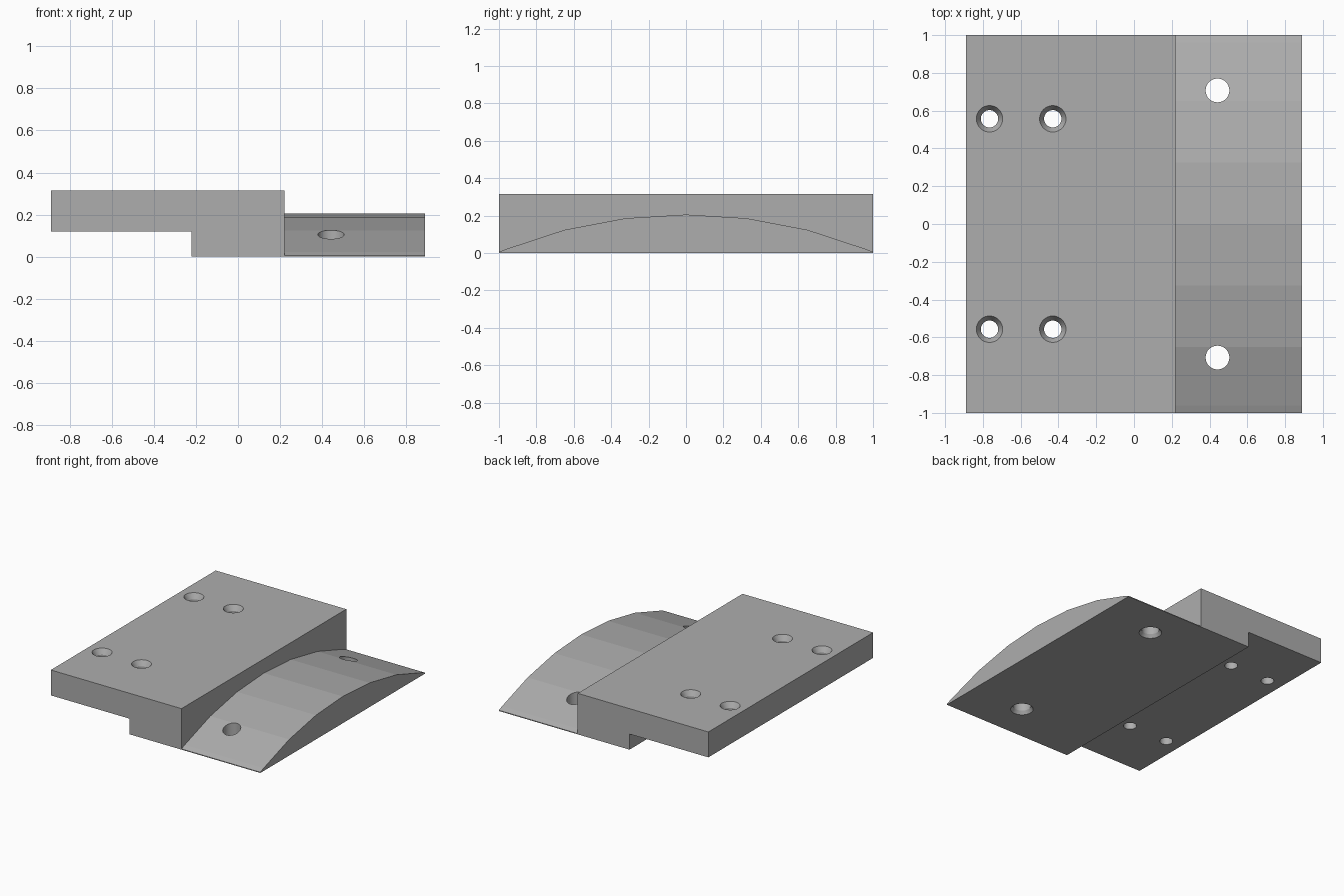
import bpy, bmesh

old = bpy.data.objects.get("Cube")
if old:
    bpy.data.objects.remove(old, do_unlink=True)

grey = bpy.data.materials.new("plain grey")
grey.use_nodes = True
colour = (0.42, 0.42, 0.42, 1)
grey.diffuse_color = colour
grey.node_tree.nodes["Principled BSDF"].inputs["Base Color"].default_value = colour


def make_object(name, bm):
    bmesh.ops.recalc_face_normals(bm, faces=bm.faces)
    mesh = bpy.data.meshes.new(name)
    bm.to_mesh(mesh)
    bm.free()
    mesh.materials.append(grey)
    obj = bpy.data.objects.new(name, mesh)
    bpy.context.collection.objects.link(obj)
    return obj


def extrude_profile(name, points, offset):
    """Close a profile into a face and push it along the offset."""
    bm = bmesh.new()
    face = bm.faces.new([bm.verts.new(p) for p in points])
    new = bmesh.ops.extrude_face_region(bm, geom=[face])["geom"]
    verts = [v for v in new if isinstance(v, bmesh.types.BMVert)]
    bmesh.ops.translate(bm, verts=verts, vec=offset)
    return make_object(name, bm)


def drill(target, x, y, rings):
    """Cut a stepped round hole given as (radius, height) rings."""
    bm = bmesh.new()
    for (r1, z1), (r2, z2) in zip(rings, rings[1:]):
        part = bmesh.ops.create_cone(bm, cap_ends=False, segments=32,
                                     radius1=r1, radius2=r2, depth=z2 - z1)
        bmesh.ops.translate(bm, verts=part["verts"], vec=(x, y, (z1 + z2) / 2))
    bmesh.ops.remove_doubles(bm, verts=bm.verts, dist=0.0005)
    bmesh.ops.holes_fill(bm, edges=[e for e in bm.edges if e.is_boundary], sides=0)
    cutter = make_object("hole_cutter", bm)
    cutter.hide_render = True
    mod = target.modifiers.new("hole", "BOOLEAN")
    mod.operation, mod.solver, mod.object = "DIFFERENCE", "EXACT", cutter
    bpy.ops.object.select_all(action="DESELECT")
    bpy.context.view_layer.objects.active = target
    target.select_set(True)
    bpy.ops.object.modifier_apply(modifier=mod.name)
    bpy.data.objects.remove(cutter, do_unlink=True)


# Stepped plate with an overhanging shelf
left, step, right, top, under = -0.89, -0.22, 0.22, 0.315, 0.12
outline = [(left, under), (step, under), (step, 0), (right, 0), (right, top), (left, top)]
plate = extrude_profile("stepped_plate", [(x, -1, z) for x, z in outline], (0, 2, 0))

# Faceted arched shoulder
half = [(0.325, 0.186), (0.65, 0.124), (0.96, 0.022), (1, 0.006), (1, 0)]
arch = [(-y, z) for y, z in reversed(half)] + [(0, 0.206)] + half
shoulder = extrude_profile("arched_shoulder", [(right, y, z) for y, z in arch], (0.67, 0, 0))

# Countersunk screw holes in the shelf and through holes in the shoulder
for side in (-1, 1):
    for x in (-0.765, -0.43):
        drill(plate, x, side * 0.557,
              [(0.046, 0.05), (0.046, top - 0.04), (0.07, top), (0.07, top + 0.05)])
    drill(shoulder, 0.442, side * 0.707,
          [(0.08, -0.05), (0.08, 0), (0.063, 0.025), (0.063, 0.4)])

for obj in (plate, shoulder):
    bpy.ops.object.select_all(action="DESELECT")
    bpy.context.view_layer.objects.active = obj
    obj.select_set(True)
    bpy.ops.object.shade_smooth_by_angle(angle=0.21)
# Keep the broad arch facets flat while the hole walls stay smooth
for poly in shoulder.data.polygons:
    if abs(poly.normal.x) < 0.01 and poly.normal.z > 0.5:
        poly.use_smooth = False
